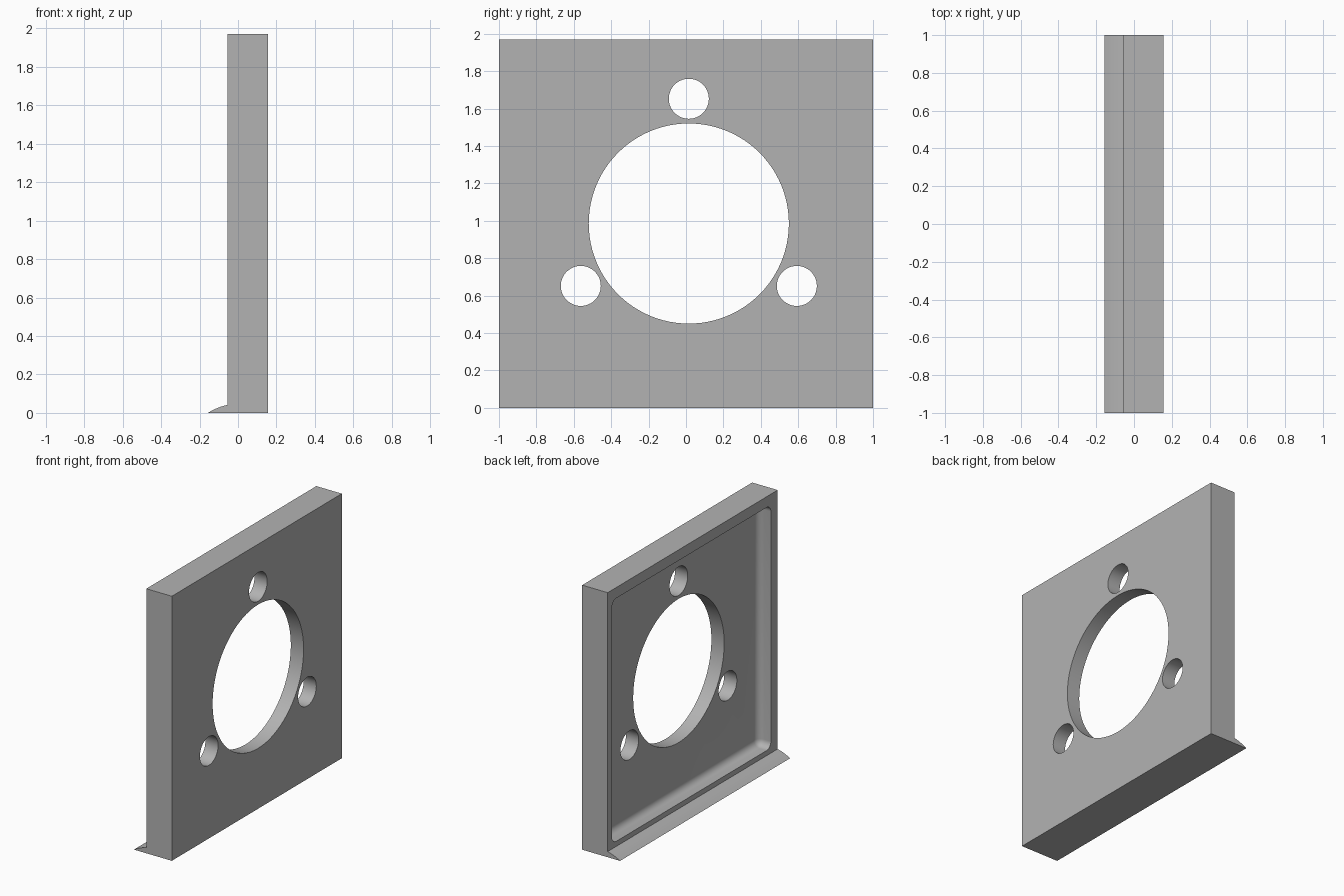
import bpy, bmesh
from math import pi, sin, cos, radians

if "Cube" in bpy.data.objects:
    bpy.data.objects.remove(bpy.data.objects["Cube"], do_unlink=True)

grey = bpy.data.materials.new("plain grey")
grey.use_nodes = True
colour = (0.45, 0.45, 0.45, 1)
grey.diffuse_color = colour
grey.node_tree.nodes["Principled BSDF"].inputs["Base Color"].default_value = colour

CENTRE_Y, CENTRE_Z = 0.015, 0.985


def add_object(name, bm):
    bmesh.ops.recalc_face_normals(bm, faces=bm.faces)
    mesh = bpy.data.meshes.new(name)
    bm.to_mesh(mesh)
    bm.free()
    mesh.materials.append(grey)
    obj = bpy.data.objects.new(name, mesh)
    bpy.context.collection.objects.link(obj)
    return obj


def cut(target, cutter):
    cutter.hide_render = True
    mod = target.modifiers.new(cutter.name, "BOOLEAN")
    mod.operation = "DIFFERENCE"
    mod.solver = "EXACT"
    mod.object = cutter
    bpy.context.view_layer.objects.active = target
    bpy.ops.object.modifier_apply(modifier=mod.name)
    bpy.data.objects.remove(cutter, do_unlink=True)


def hole_cutter(name, y, z, radius, sides):
    bpy.ops.mesh.primitive_cylinder_add(vertices=sides, radius=radius, depth=1,
                                        location=(0, y, z), rotation=(0, pi / 2, 0))
    obj = bpy.context.object
    obj.name = name
    obj.data.materials.append(grey)
    return obj


# Plate with a slim curved lip along its foot, extruded across the width
profile = [(-0.157, 0), (0.155, 0), (0.155, 1.97), (-0.055, 1.97),
           (-0.055, 0.042), (-0.09, 0.032), (-0.125, 0.018)]
bm = bmesh.new()
side = bm.faces.new([bm.verts.new((x, -1, z)) for x, z in profile])
ext = bmesh.ops.extrude_face_region(bm, geom=[side])
bmesh.ops.translate(bm, vec=(0, 2, 0),
                    verts=[v for v in ext["geom"] if isinstance(v, bmesh.types.BMVert)])
plate = add_object("mounting_plate", bm)

# Shallow tray with rounded corners and a filleted floor
bm = bmesh.new()
bmesh.ops.create_cube(bm, size=1)
bmesh.ops.scale(bm, vec=(0.35, 1.87, 1.81), verts=bm.verts)
bmesh.ops.translate(bm, vec=(-0.125, CENTRE_Y, CENTRE_Z), verts=bm.verts)
bmesh.ops.bevel(bm, geom=bm.edges[:], offset=0.05, segments=8, profile=0.5, affect="EDGES")
cut(plate, add_object("tray_cutter", bm))

# Large central opening and three bolt holes around it
cut(plate, hole_cutter("opening_cutter", CENTRE_Y, CENTRE_Z, 0.535, 96))
for angle in (90, 210, 330):
    a = radians(angle)
    cut(plate, hole_cutter("bolt_cutter", CENTRE_Y + 0.667 * cos(a),
                           CENTRE_Z + 0.667 * sin(a), 0.107, 48))

# Smooth the round walls while keeping the edges crisp
bpy.ops.object.select_all(action="DESELECT")
plate.select_set(True)
bpy.context.view_layer.objects.active = plate
bpy.ops.object.shade_smooth_by_angle(angle=radians(30))
